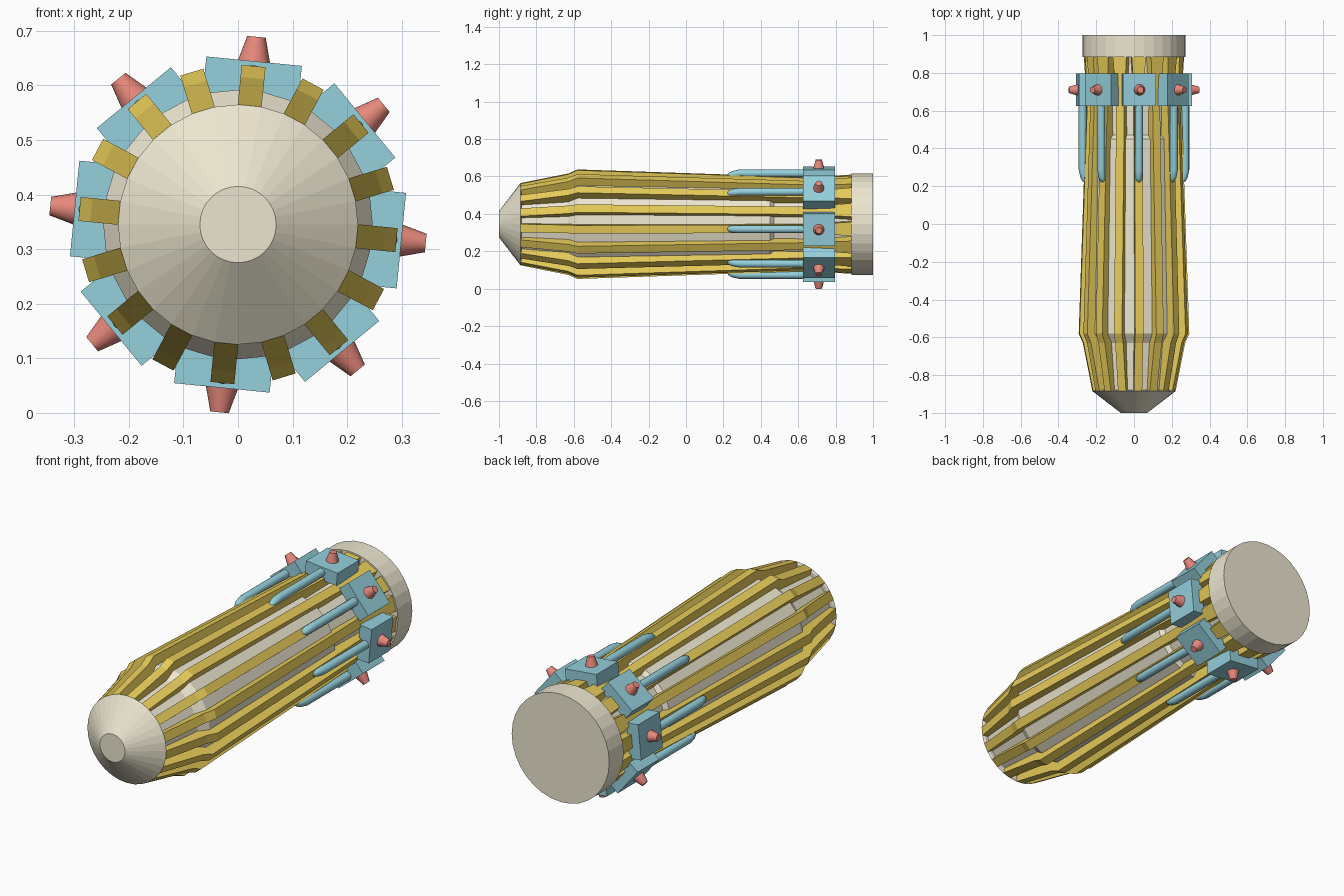
import bpy, bmesh
from math import sin, cos, pi, radians

if "Cube" in bpy.data.objects:
    bpy.data.objects.remove(bpy.data.objects["Cube"])

CZ = 0.345                 # height of the long axis
OFFSET = radians(5.625)    # twist shared by ribs and clips


def material(name, rgb):
    m = bpy.data.materials.new(name)
    m.diffuse_color = (*rgb, 1)
    m.use_nodes = True
    m.node_tree.nodes["Principled BSDF"].inputs["Base Color"].default_value = m.diffuse_color
    return m


CREAM = material("cream", (0.84, 0.79, 0.63))
GOLD = material("gold", (0.80, 0.60, 0.10))
BLUE = material("blue", (0.30, 0.63, 0.72))
RED = material("red", (0.80, 0.25, 0.20))


def loft(name, rings, mat):
    """Closed mesh from a list of equal-length vertex rings."""
    bm = bmesh.new()
    vs = [[bm.verts.new(p) for p in ring] for ring in rings]
    n = len(vs[0])
    for a, b in zip(vs, vs[1:]):
        for i in range(n):
            j = (i + 1) % n
            bm.faces.new((a[i], a[j], b[j], b[i]))
    bm.faces.new(vs[0])
    bm.faces.new(vs[-1])
    bmesh.ops.recalc_face_normals(bm, faces=bm.faces)
    me = bpy.data.meshes.new(name)
    bm.to_mesh(me)
    bm.free()
    me.materials.append(mat)
    return me


def place(name, me, angle=0.0):
    ob = bpy.data.objects.new(name, me)
    ob.location = (0, 0, CZ)
    ob.rotation_euler = (0, angle, 0)
    bpy.context.collection.objects.link(ob)
    return ob


def circle_y(y, r, n, z=0.0):
    return [(r * sin(2 * pi * i / n), y, z + r * cos(2 * pi * i / n)) for i in range(n)]


def lathe(name, profile, n, mat):
    return loft(name, [circle_y(y, r, n) for y, r in profile], mat)


# Central body: nose, stepped core, end cap
place("nose", lathe("nose", [(-1, 0.07), (-0.885, 0.22), (-0.88, 0.21)], 32, CREAM))
core = [(-0.885, 0.19), (-0.63, 0.215), (-0.58, 0.247), (0.45, 0.225),
        (0.47, 0.205), (0.9, 0.215)]
place("core", lathe("core", core, 32, CREAM))
place("end_cap", lathe("end_cap", [(0.885, 0.272), (1, 0.272)], 32, CREAM))

# Ribs: (y, outer radius, half width), flaring towards the cap
rib = [(-0.885, 0.219, 0.022), (-0.63, 0.27, 0.022), (-0.58, 0.292, 0.022),
       (0.45, 0.257, 0.022), (0.65, 0.250, 0.022), (0.89, 0.263, 0.038)]
rib_mesh = loft("rib", [[(-w, y, 0.16), (w, y, 0.16), (w, y, r), (-w, y, r)]
                        for y, r, w in rib], GOLD)
for k in range(16):
    place(f"rib_{k + 1}", rib_mesh, OFFSET + k * pi / 8)

# Clips: block, forward rod with a drooping rounded tip, and stud
block = loft("clip_block", [[(-0.088, y, 0.235), (0.088, y, 0.235),
                             (0.088, y, 0.301), (-0.088, y, 0.301)]
                            for y in (0.625, 0.797)], BLUE)
rod_path = [(0.64, 0.021, 0.273), (0.285, 0.021, 0.273), (0.245, 0.019, 0.266),
            (0.228, 0.014, 0.261), (0.22, 0.006, 0.258)]
rod = loft("clip_rod", [circle_y(y, r, 12, z) for y, r, z in rod_path], BLUE)
stud = loft("stud", [[(r * cos(2 * pi * i / 16), 0.71 + r * sin(2 * pi * i / 16), z)
                      for i in range(16)]
                     for z, r in ((0.295, 0.031), (0.346, 0.017))], RED)
for k in range(8):
    a = OFFSET + k * pi / 4
    place(f"clip_block_{k + 1}", block, a)
    place(f"clip_rod_{k + 1}", rod, a)
    place(f"stud_{k + 1}", stud, a)

# Smooth the small round parts only
for me in (rod, stud):
    for p in me.polygons:
        p.use_smooth = len(p.vertices) == 4
